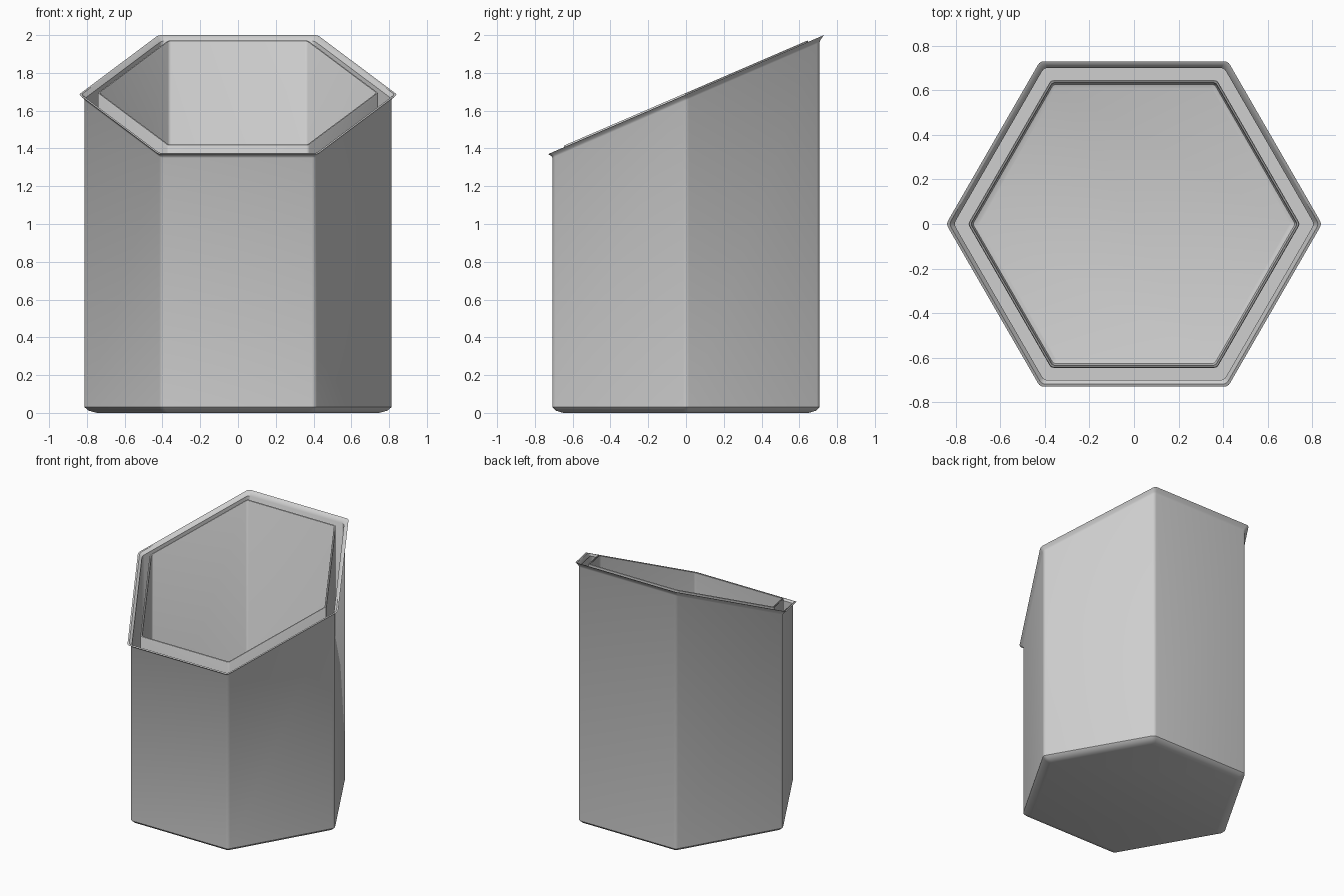
import bpy, bmesh, math

cube = bpy.data.objects.get("Cube")
if cube:
    bpy.data.objects.remove(cube, do_unlink=True)

MID, SLOPE = 1.685, 0.4315   # slanted opening: height at the centre, rise per unit of y
ARC = 5                      # points on each rounded corner

grey = bpy.data.materials.new("plain_grey")
grey.use_nodes = True
grey.diffuse_color = (0.62, 0.62, 0.62, 1)
grey.node_tree.nodes["Principled BSDF"].inputs["Base Color"].default_value = grey.diffuse_color


def hexagon(apothem, radius):
    """Outline of a hexagon with rounded corners, pointing along x."""
    reach = (apothem - radius) / math.cos(math.pi / 6)
    points = []
    for corner in range(6):
        a = corner * math.pi / 3
        for i in range(ARC):
            b = a + (i / (ARC - 1) - 0.5) * math.pi / 3
            points.append((reach * math.cos(a) + radius * math.cos(b),
                           reach * math.sin(a) + radius * math.sin(b)))
    return points


def loft(name, profile, radius):
    """Join rings of (apothem, height, slanted) and cap both ends."""
    bm = bmesh.new()
    rings = []
    for apothem, height, slanted in profile:
        ring = []
        for x, y in hexagon(apothem, radius):
            z = height + (MID + SLOPE * y if slanted else 0)
            ring.append(bm.verts.new((x, y, z)))
        rings.append(ring)
    count = len(rings[0])
    for low, high in zip(rings, rings[1:]):
        for i in range(count):
            j = (i + 1) % count
            bm.faces.new((low[i], low[j], high[j], high[i]))
    bm.faces.new(rings[0][::-1])
    bm.faces.new(rings[-1])
    bmesh.ops.recalc_face_normals(bm, faces=bm.faces)
    mesh = bpy.data.meshes.new(name)
    bm.to_mesh(mesh)
    bm.free()
    mesh.materials.append(grey)
    obj = bpy.data.objects.new(name, mesh)
    bpy.context.collection.objects.link(obj)
    bpy.ops.object.select_all(action='DESELECT')
    obj.select_set(True)
    bpy.context.view_layer.objects.active = obj
    bpy.ops.object.shade_smooth_by_angle(angle=math.radians(35))
    return obj


# Outer shell: chamfered base, straight wall, flared lip, then down the inside
loft("outer_shell", [
    (0.65, 0.0, False), (0.69, 0.012, False), (0.707, 0.03, False),
    (0.707, -0.03, True), (0.712, -0.018, True),
    (0.73, 0.0, True), (0.718, 0.0, True),
    (0.70, -0.018, True), (0.70, 0.03, False),
], 0.03)

# Inner liner: thin wall standing clear of the shell, with a flat floor
loft("inner_liner", [
    (0.645, 0.03, False), (0.645, 0.005, True), (0.642, 0.009, True),
    (0.635, 0.009, True), (0.632, 0.005, True),
    (0.632, 0.08, False), (0.626, 0.066, False), (0.61, 0.06, False),
], 0.02)
